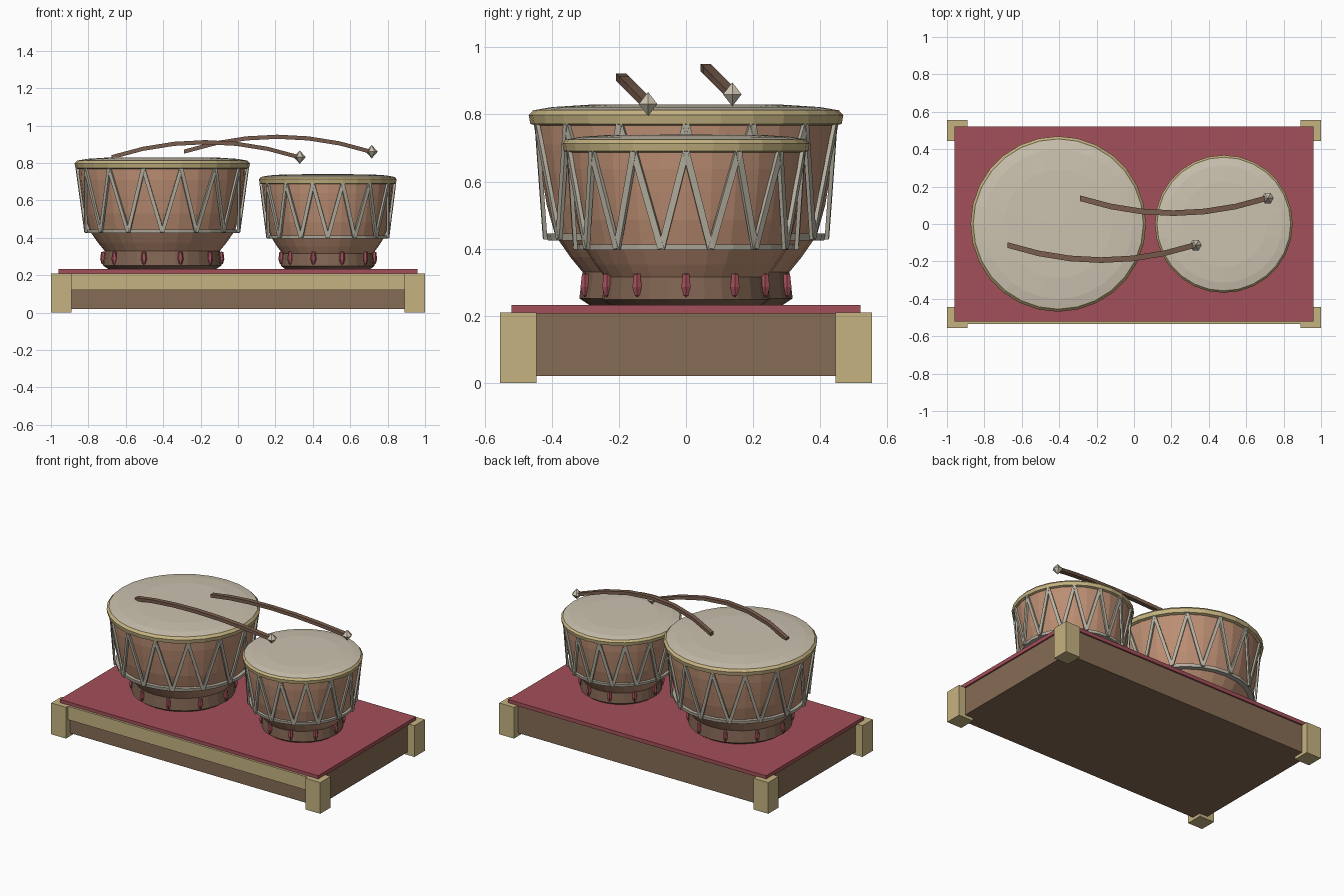
import bpy, bmesh
from math import cos, sin, pi
from mathutils import Vector

if "Cube" in bpy.data.objects:
    bpy.data.objects.remove(bpy.data.objects["Cube"])


def material(name, rgb):
    m = bpy.data.materials.new(name)
    m.diffuse_color = (*rgb, 1)
    m.use_nodes = True
    m.node_tree.nodes["Principled BSDF"].inputs["Base Color"].default_value = m.diffuse_color
    return m


GOLD = material("pale_wood", (0.56, 0.45, 0.22))
BROWN = material("brown_wood", (0.24, 0.15, 0.09))
RED = material("red", (0.37, 0.08, 0.10))
SHELL = material("shell_wood", (0.50, 0.27, 0.17))
FOOT = material("dark_wood", (0.22, 0.13, 0.085))
SKIN = material("skin", (0.60, 0.54, 0.43))
CORD = material("cord", (0.46, 0.43, 0.35))
STICK = material("stick_wood", (0.19, 0.11, 0.075))


def finish(bm, name, mat):
    bmesh.ops.recalc_face_normals(bm, faces=bm.faces)
    me = bpy.data.meshes.new(name)
    bm.to_mesh(me)
    bm.free()
    me.materials.append(mat)
    ob = bpy.data.objects.new(name, me)
    bpy.context.collection.objects.link(ob)
    return ob


def box(name, lo, hi, mat):
    lo, hi = Vector(lo), Vector(hi)
    bm = bmesh.new()
    bmesh.ops.create_cube(bm, size=1)
    for v in bm.verts:
        v.co = (lo + hi) / 2 + v.co * (hi - lo)
    return finish(bm, name, mat)


def add_lathe(bm, profile, n, centre=(0, 0, 0), closed=False):
    c = Vector(centre)
    rings = []
    for r, z in profile:
        count = n if r > 1e-6 else 1
        rings.append([bm.verts.new(c + Vector((r * cos(2 * pi * i / n), r * sin(2 * pi * i / n), z)))
                      for i in range(count)])
    pairs = list(zip(rings, rings[1:])) + ([(rings[-1], rings[0])] if closed else [])
    for a, b in pairs:
        for i in range(n):
            quad = [a[i % len(a)], a[(i + 1) % len(a)], b[(i + 1) % len(b)], b[i % len(b)]]
            bm.faces.new(list(dict.fromkeys(quad)))


def add_tube(bm, sections):
    # skins a list of four-point sections and caps both ends
    loops = [[bm.verts.new(p) for p in s] for s in sections]
    for a, b in zip(loops, loops[1:]):
        for i in range(4):
            bm.faces.new((a[i], a[(i + 1) % 4], b[(i + 1) % 4], b[i]))
    bm.faces.new(loops[0])
    bm.faces.new(loops[-1])


# Platform
box("platform_body", (-0.95, -0.51, 0.02), (0.95, 0.51, 0.208), BROWN)
box("front_rail", (-0.9, -0.535, 0.12), (0.9, -0.50, 0.21), GOLD)
box("red_cloth", (-0.96, -0.52, 0.206), (0.96, 0.52, 0.232), RED)
for sx in (-1, 1):
    for sy in (-1, 1):
        cx, cy = sx * 0.945, sy * 0.5
        box("corner_post", (cx - 0.055, cy - 0.055, 0), (cx + 0.055, cy + 0.055, 0.21), GOLD)


# Drums
def drum(name, x, s, h):
    def lathe(part, prof, mat, closed=False):
        bm = bmesh.new()
        add_lathe(bm, [(r * s, 0.23 + z * h) for r, z in prof], 28, (x, 0, 0), closed)
        finish(bm, f"{name}_{part}", mat)

    lathe("foot", [(0, 0), (0.285, 0), (0.318, 0.022), (0.308, 0.10), (0, 0.10)], FOOT)
    lathe("shell", [(0, 0.09), (0.30, 0.09), (0.345, 0.145), (0.39, 0.21), (0.415, 0.30),
                    (0.432, 0.40), (0.443, 0.48), (0.447, 0.55), (0, 0.55)], SHELL)
    lathe("hoop", [(0.44, 0.535), (0.464, 0.542), (0.469, 0.568), (0.455, 0.583),
                   (0.43, 0.583)], GOLD, True)
    lathe("skin", [(0.45, 0.56), (0.452, 0.583), (0.40, 0.592), (0.29, 0.599), (0, 0.60)], SKIN)
    lathe("lower_band", [(0.38, 0.195), (0.412, 0.195), (0.415, 0.215), (0.38, 0.215)], CORD, True)

    # Zigzag lacing
    bm = bmesh.new()
    for i in range(28):
        ends = []
        for k in (i, i + 1):
            r, z = ((0.456, 0.54), (0.42, 0.2))[k % 2]
            a = 2 * pi * k / 28
            ends.append(Vector((x + r * s * cos(a), r * s * sin(a), 0.23 + z * h)))
        a = 2 * pi * (i + 0.5) / 28
        out = Vector((cos(a), sin(a), 0)) * 0.006
        side = (ends[1] - ends[0]).normalized().cross(out).normalized() * 0.010
        add_tube(bm, [[p + out + side, p + out - side, p - out - side, p - out + side] for p in ends])
    finish(bm, f"{name}_lacing", CORD)

    # Pegs around the foot
    bm = bmesh.new()
    for i in range(10):
        a = 2 * pi * i / 10
        add_lathe(bm, [(0, 0.326), (0.011, 0.324), (0.016, 0.285), (0.009, 0.262), (0, 0.255)], 6,
                  (x + 0.316 * s * cos(a), 0.316 * s * sin(a), 0))
    finish(bm, f"{name}_pegs", RED)


drum("large_drum", -0.405, 1.0, 1.0)
drum("small_drum", 0.48, 0.785, 0.85)


# Curved beaters
def beater(name, x, y, z):
    bm = bmesh.new()
    sections = []
    for i in range(7):
        t = i / 6
        bow = 0.08 * 4 * t * (1 - t)
        p = Vector((x + t, y - bow, z + bow))
        sections.append([p + Vector((0, dy, dz)) for dy, dz in
                         ((-0.015, -0.011), (0.015, -0.011), (0.015, 0.011), (-0.015, 0.011))])
    add_tube(bm, sections)
    finish(bm, f"{name}_shaft", STICK)
    bm = bmesh.new()
    add_lathe(bm, [(0, -0.036), (0.032, 0), (0, 0.036)], 6, (x + 1.005, y, z))
    finish(bm, f"{name}_tip", SKIN)


beater("front_beater", -0.675, -0.113, 0.831)
beater("rear_beater", -0.29, 0.138, 0.86)
